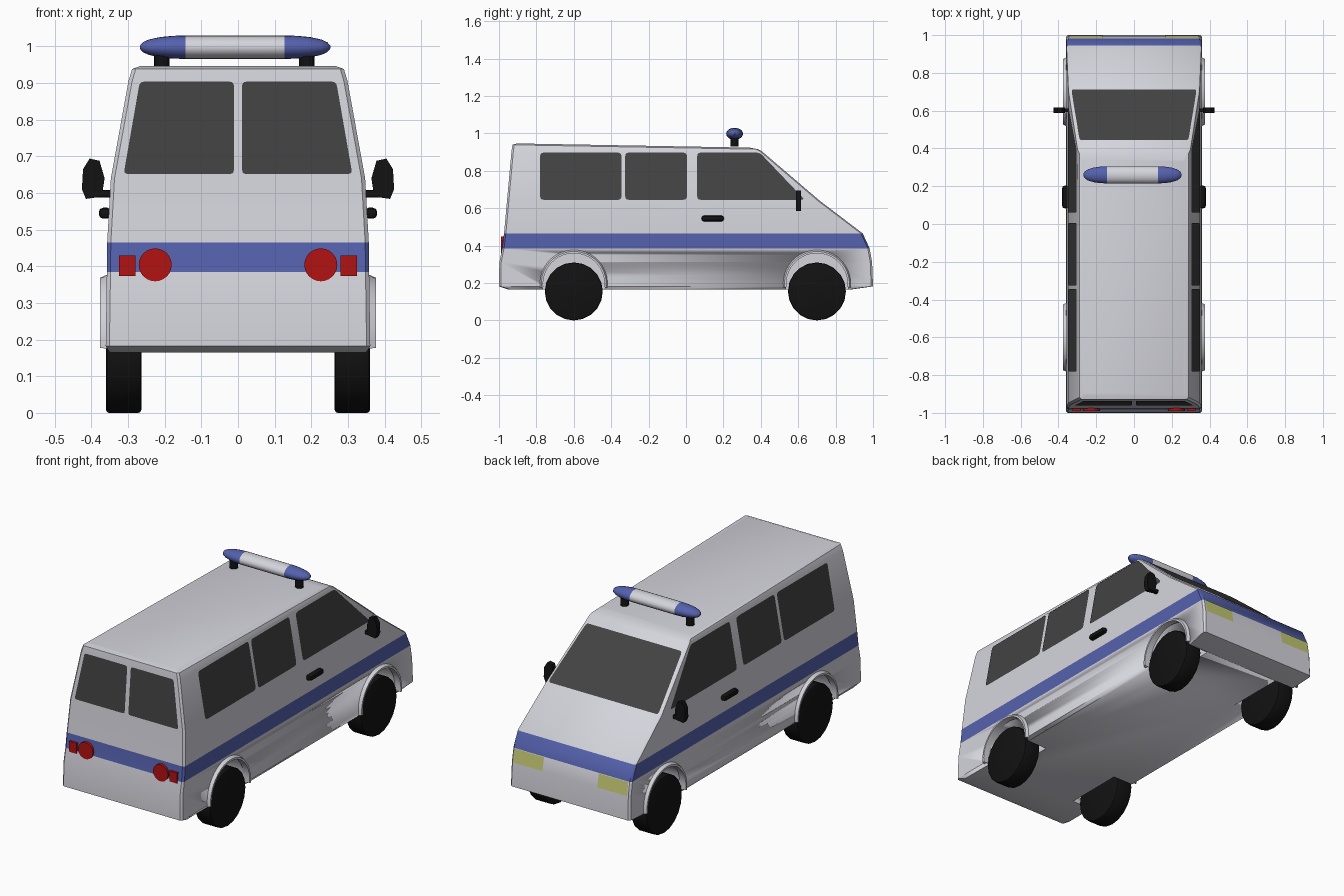
import bpy, bmesh, math
from mathutils import Vector, Matrix

if "Cube" in bpy.data.objects:
    bpy.data.objects.remove(bpy.data.objects["Cube"])


def material(name, rgb):
    m = bpy.data.materials.new(name)
    m.diffuse_color = (*rgb, 1)
    m.use_nodes = True
    m.node_tree.nodes["Principled BSDF"].inputs["Base Color"].default_value = m.diffuse_color
    return m


WHITE = material("body white", (0.66, 0.66, 0.72))
BLUE = material("stripe blue", (0.09, 0.12, 0.42))
GLASS = material("dark glass", (0.055, 0.055, 0.055))
BLACK = material("black rubber", (0.006, 0.006, 0.006))
RED = material("tail red", (0.45, 0.006, 0.006))
YELLOW = material("headlight yellow", (0.55, 0.57, 0.17))


def finish(name, bm, mats, smooth=True, recalc=True):
    if recalc:
        bmesh.ops.recalc_face_normals(bm, faces=bm.faces)
    me = bpy.data.meshes.new(name)
    bm.to_mesh(me)
    bm.free()
    ob = bpy.data.objects.new(name, me)
    bpy.context.collection.objects.link(ob)
    for m in mats:
        me.materials.append(m)
    if smooth:
        bpy.ops.object.select_all(action='DESELECT')
        ob.select_set(True)
        bpy.context.view_layer.objects.active = ob
        bpy.ops.object.shade_smooth_by_angle(angle=math.radians(32))
    return ob


def box(name, lo, hi, mat, bevel=0.0):
    bm = bmesh.new()
    lo, hi = Vector(lo), Vector(hi)
    bmesh.ops.create_cube(bm, size=1, matrix=Matrix.Translation((lo + hi) / 2)
                          @ Matrix.Diagonal((*(hi - lo), 1)))
    if bevel:
        bmesh.ops.bevel(bm, geom=bm.edges[:], offset=bevel, segments=2,
                        affect='EDGES', profile=0.5)
    return finish(name, bm, [mat])


def cylinder(name, centre, axis, r, depth, mat, sides=24, bevel=0.0):
    bm = bmesh.new()
    rot = Vector((0, 0, 1)).rotation_difference(Vector(axis)).to_matrix().to_4x4()
    bmesh.ops.create_cone(bm, cap_ends=True, segments=sides, radius1=r, radius2=r,
                          depth=depth, matrix=Matrix.Translation(centre) @ rot)
    if bevel:
        rims = [e for e in bm.edges if any(len(f.verts) > 4 for f in e.link_faces)]
        bmesh.ops.bevel(bm, geom=rims, offset=bevel, segments=2, affect='EDGES', profile=0.5)
    return finish(name, bm, [mat])


# Body levels: z, rear y, nose y, half width, roof slope factor
LEVELS = [(0.165, -0.95, 0.88, 0.35, 0), (0.182, -1.0, 1.0, 0.361, 0),
          (0.31, -0.998, 0.995, 0.359, 0), (0.385, -0.983, 0.982, 0.358, 0),
          (0.465, -0.973, 0.945, 0.357, 0), (0.64, -0.957, 0.715, 0.347, 0),
          (0.905, -0.933, 0.405, 0.299, 0), (0.922, -0.928, 0.385, 0.289, 0.018),
          (0.930, -0.905, 0.34, 0.268, 0.018)]


def level(z):
    for a, b in zip(LEVELS, LEVELS[1:]):
        if z <= b[0]:
            t = (z - a[0]) / (b[0] - a[0])
            return [a[i] + t * (b[i] - a[i]) for i in (1, 2, 3)]


# Body shell, lofted upward through the levels
bm = bmesh.new()
rings = []
c = 0.01
for z, yb, yf, w, s in LEVELS:
    pts = [(w, yb + c), (w, yf - c), (w - c, yf), (c - w, yf),
           (-w, yf - c), (-w, yb + c), (c - w, yb), (w - c, yb)]
    rings.append([bm.verts.new((x, y, z - s * y)) for x, y in pts])
for a, b in zip(rings, rings[1:]):
    for i in range(8):
        j = (i + 1) % 8
        f = bm.faces.new((a[i], a[j], b[j], b[i]))
        f.material_index = int(0.38 < f.calc_center_median().z < 0.47)
bm.faces.new(rings[0][::-1])
bm.faces.new(rings[-1])
body = finish("van_body", bm, [WHITE, BLUE])

# Wheels, wheel wells and arch flares
for side, s in (("right", 1), ("left", -1)):
    for end, y in (("rear", -0.6), ("front", 0.7)):
        tag = f"{end}_{side}"
        cylinder("wheel_" + tag, (s * 0.312, y, 0.155), (1, 0, 0), 0.155, 0.096,
                 BLACK, 20, 0.008)
        cut = cylinder("well_cutter_" + tag, (s * 0.345, y, 0.195), (1, 0, 0), 0.168,
                       0.23, WHITE, 32)
        cut.hide_render = True
        cut.hide_viewport = False
        cut.display_type = 'WIRE'
        mod = body.modifiers.new("well", 'BOOLEAN')
        mod.operation = 'DIFFERENCE'
        mod.solver = 'EXACT'
        mod.object = cut
        bm = bmesh.new()
        prev = None
        n = 20
        for i in range(n + 1):
            a = math.radians(-6 + 192 * i / n)
            ring = [bm.verts.new((s * x, y + r * math.cos(a), 0.195 + r * math.sin(a)))
                    for x, r in ((0.34, 0.164), (0.376, 0.164), (0.376, 0.174), (0.34, 0.19))]
            if prev:
                for k in range(4):
                    m = (k + 1) % 4
                    bm.faces.new((prev[k], prev[m], ring[m], ring[k]))
            else:
                bm.faces.new(ring)
            prev = ring
        bm.faces.new(prev)
        finish("arch_" + tag, bm, [WHITE])


def rounded(pts, r):
    """Replace every corner with a short curve."""
    out = []
    for i, p in enumerate(pts):
        p = Vector(p)
        a = p + (Vector(pts[i - 1]) - p).normalized() * r
        b = p + (Vector(pts[(i + 1) % len(pts)]) - p).normalized() * r
        out += [a * (1 - t) ** 2 + p * 2 * t * (1 - t) + b * t * t for t in (0, .33, .67, 1)]
    return out


def plate(name, pts, where, mat, r=0.018):
    """Flat plate laid on a body face; pts are (y, z) on sides, (x, z) on ends."""
    off = 0.004
    place = {"right": lambda a, z: (level(z)[2] + off, a, z),
             "left": lambda a, z: (-level(z)[2] - off, a, z),
             "rear": lambda a, z: (a, level(z)[0] - off, z),
             "nose": lambda a, z: (a, level(z)[1] + off, z)}[where]
    out = {"right": (1, 0, 0), "left": (-1, 0, 0), "rear": (0, -1, 0), "nose": (0, 1, 0)}[where]
    bm = bmesh.new()
    f = bm.faces.new([bm.verts.new(place(*p)) for p in rounded(pts, r)])
    f.normal_update()
    if f.normal.dot(Vector(out)) < 0:
        f.normal_flip()
    finish(name, bm, [mat], smooth=False, recalc=False)


# Glass, lamps, handles and mirrors, mirrored left and right
for side, s in (("right", 1), ("left", -1)):
    plate("rear_side_window_" + side, [(-0.78, .645), (-0.345, .645), (-0.345, .897), (-0.78, .897)], side, GLASS)
    plate("middle_side_window_" + side, [(-0.325, .645), (0.005, .645), (0.005, .897), (-0.325, .897)], side, GLASS)
    plate("door_window_" + side, [(0.06, .645), (0.635, .645), (0.395, .897), (0.06, .897)], side, GLASS)
    plate("back_window_" + side, [(s * .011, .652), (s * .312, .652), (s * .268, .904), (s * .011, .904)], "rear", GLASS, 0.012)
    plate("headlight_" + side, [(s * .165, .313), (s * .343, .313), (s * .343, .384), (s * .165, .384)], "nose", YELLOW, 0.004)
    cylinder("round_tail_light_" + side, (s * .226, -.981, .404), (0, 1, 0), .045, .018, RED, 24)
    x = sorted((s * .28, s * .325))
    box("square_tail_light_" + side, (x[0], -.99, .373), (x[1], -.972, .43), RED)
    x = sorted((s * .345, s * .38))
    box("door_handle_" + side, (x[0], .083, .53), (x[1], .203, .56), BLACK, 0.012)
    x = sorted((s * .34, s * .40))
    box("mirror_arm_" + side, (x[0], .592, .588), (x[1], .612, .608), BLACK, 0.003)
    # mirror head: tapered outline extruded along y
    bm = bmesh.new()
    f = bm.faces.new([bm.verts.new((s * a, .588, z)) for a, z in
                      ((.372, .59), (.415, .584), (.426, .61), (.423, .665), (.405, .694), (.378, .688), (.364, .64))])
    g = bmesh.ops.extrude_face_region(bm, geom=[f])
    bmesh.ops.translate(bm, verts=[v for v in g["geom"] if isinstance(v, bmesh.types.BMVert)], vec=(0, .028, 0))
    finish("mirror_head_" + side, bm, [BLACK])
    # light bar foot
    cylinder("light_bar_foot_" + side, (-.01 + s * .198, .26, .955), (0, 0, 1), .021, .05, BLACK, 16)

plate("windshield", [(-.332, .645), (.332, .645), (.288, .875), (-.288, .875)], "nose", GLASS, 0.014)

# Light bar: oval section, rounded blue ends
bm = bmesh.new()
half = [(0.135, 1), (0.17, .97), (0.205, .86), (0.235, .66), (0.252, .42), (0.26, .12)]
sections = [(-x, r) for x, r in half[::-1]] + half
prev = None
for x, r in sections:
    ring = [bm.verts.new((x - .008, .26 + .045 * r * math.cos(a), .998 + .032 * r * math.sin(a)))
            for a in (math.tau * k / 20 for k in range(20))]
    if prev:
        for k in range(20):
            f = bm.faces.new((prev[k], prev[(k + 1) % 20], ring[(k + 1) % 20], ring[k]))
            f.material_index = int(abs(f.calc_center_median().x + .008) > .13)
    else:
        bm.faces.new(ring).material_index = 1
    prev = ring
bm.faces.new(prev).material_index = 1
finish("light_bar", bm, [WHITE, BLUE])
